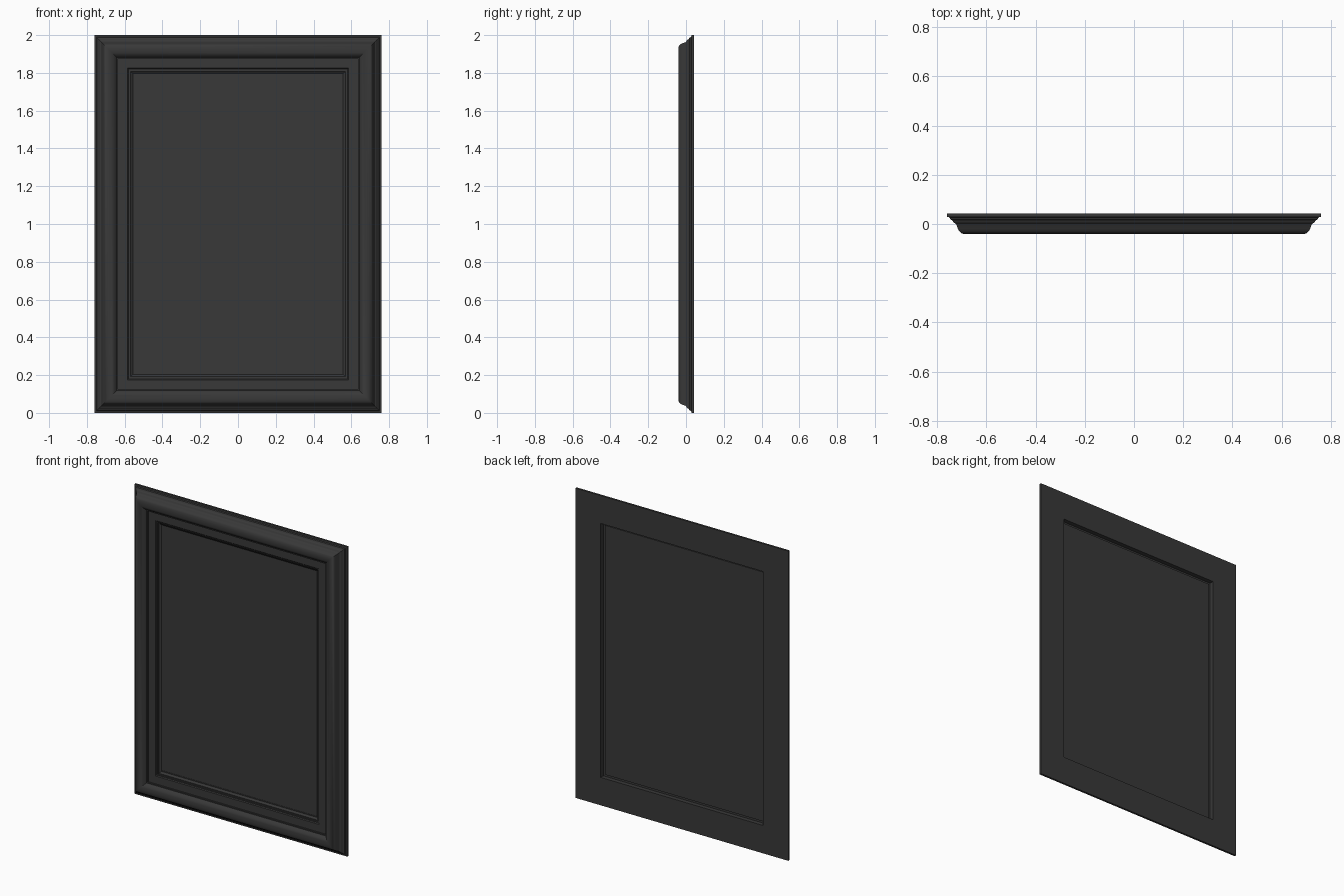
import bpy, bmesh

if "Cube" in bpy.data.objects:
    bpy.data.objects.remove(bpy.data.objects["Cube"])

HALF_W, HEIGHT = 0.76, 2.0

dark = bpy.data.materials.new("dark_grey")
dark.diffuse_color = (0.04, 0.04, 0.04, 1)
dark.use_nodes = True
dark.node_tree.nodes["Principled BSDF"].inputs["Base Color"].default_value = dark.diffuse_color


def finish(name, bm):
    bmesh.ops.recalc_face_normals(bm, faces=bm.faces)
    me = bpy.data.meshes.new(name)
    bm.to_mesh(me)
    bm.free()
    ob = bpy.data.objects.new(name, me)
    bpy.context.collection.objects.link(ob)
    me.materials.append(dark)
    bpy.context.view_layer.objects.active = ob
    ob.select_set(True)
    bpy.ops.object.shade_smooth_by_angle(angle=0.5)
    ob.select_set(False)


def mitred_frame(name, profile):
    """Sweep a closed (inset, y) profile round the rectangle with mitred corners."""
    bm = bmesh.new()
    rings = []
    for d, y in profile:
        x, z0, z1 = HALF_W - d, d, HEIGHT - d
        rings.append([bm.verts.new(c) for c in
                      ((-x, y, z0), (x, y, z0), (x, y, z1), (-x, y, z1))])
    for i, a in enumerate(rings):
        b = rings[(i + 1) % len(rings)]
        for k in range(4):
            n = (k + 1) % 4
            bm.faces.new((a[k], a[n], b[n], b[k]))
    finish(name, bm)


# Outer moulding: stepped edge, rounded crest, hollow, flat inner band, back
mitred_frame("frame_moulding", [
    (0, 0.042), (0, 0.029), (0.010, 0.027), (0.013, 0.019), (0.022, 0.014),
    (0.026, 0.006), (0.035, 0.001), (0.039, -0.006), (0.043, -0.018),
    (0.049, -0.029), (0.057, -0.037), (0.068, -0.041), (0.080, -0.041),
    (0.093, -0.038), (0.104, -0.032), (0.113, -0.024), (0.118, -0.016),
    (0.125, -0.016), (0.125, -0.008), (0.175, -0.008), (0.18, -0.003),
    (0.18, 0.042)])

# Inner lip: small step and slope leading to the panel
mitred_frame("inner_lip", [
    (0.178, -0.002), (0.187, -0.002), (0.187, 0.005), (0.192, 0.005),
    (0.204, 0.014), (0.210, 0.014), (0.210, 0.022), (0.195, 0.022),
    (0.195, 0.014), (0.178, 0.014)])

# Flat centre panel
bm = bmesh.new()
bmesh.ops.create_cube(bm, size=1)
for v in bm.verts:
    v.co = (v.co.x * 2 * (HALF_W - 0.205), 0.019 + v.co.y * 0.006,
            HEIGHT / 2 + v.co.z * (HEIGHT - 0.41))
finish("centre_panel", bm)
